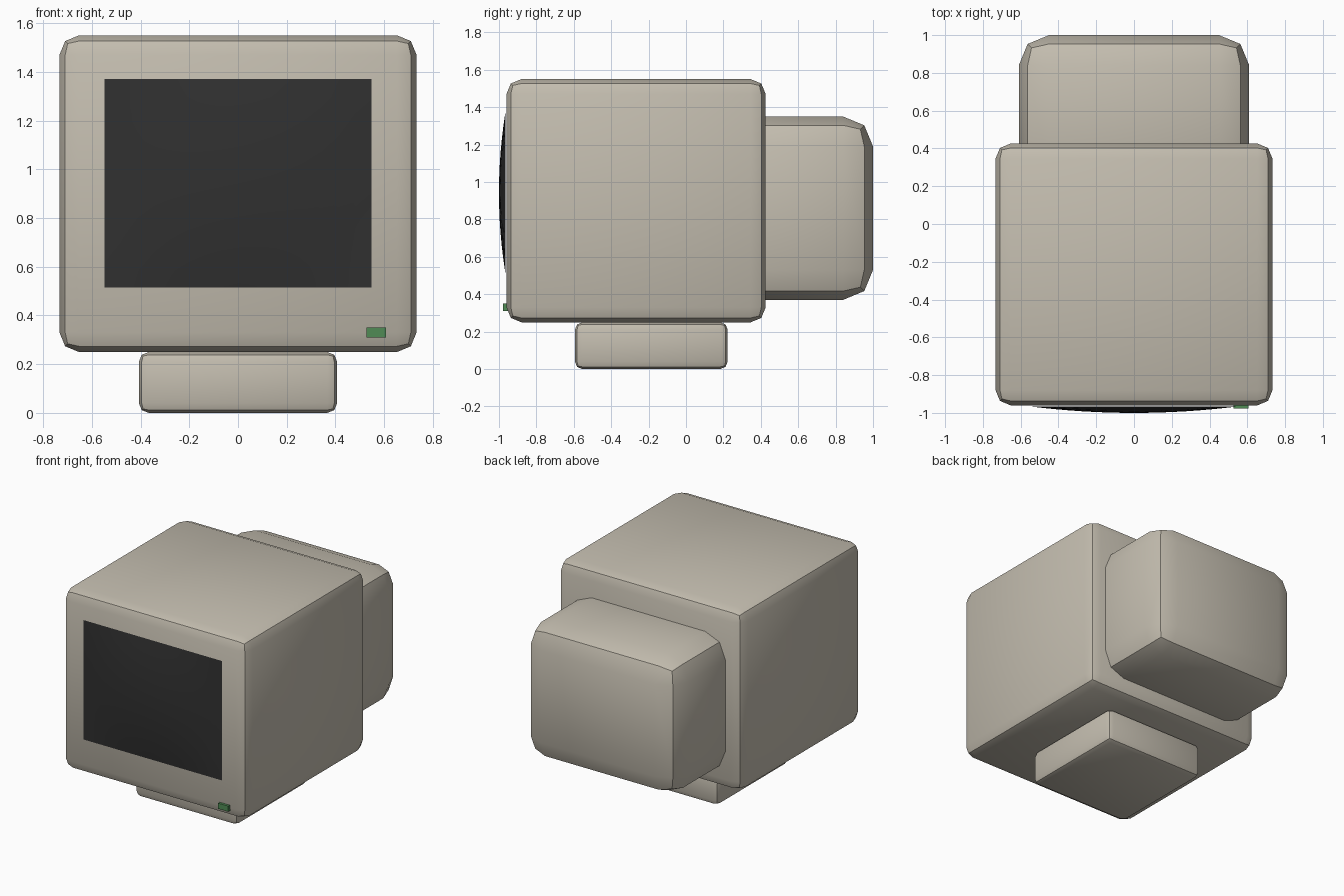
import bpy
import bmesh
from math import radians

if "Cube" in bpy.data.objects:
    bpy.data.objects.remove(bpy.data.objects["Cube"])


def material(name, rgb):
    mat = bpy.data.materials.new(name)
    mat.diffuse_color = (*rgb, 1)
    mat.use_nodes = True
    mat.node_tree.nodes["Principled BSDF"].inputs["Base Color"].default_value = mat.diffuse_color
    return mat


BEIGE = material("beige_plastic", (0.55, 0.51, 0.43))
DARK = material("dark_glass", (0.03, 0.03, 0.03))
GREEN = material("green_light", (0.08, 0.26, 0.09))


def finish(name, bm, mat):
    mesh = bpy.data.meshes.new(name)
    bm.to_mesh(mesh)
    bm.free()
    mesh.materials.append(mat)
    obj = bpy.data.objects.new(name, mesh)
    bpy.context.collection.objects.link(obj)
    bpy.ops.object.select_all(action='DESELECT')
    bpy.context.view_layer.objects.active = obj
    obj.select_set(True)
    bpy.ops.object.shade_smooth_by_angle(angle=radians(30))
    return obj


def box(name, x, y, z, mat, bevel=0):
    """Box from (min, max) ranges, with a two-step rounded edge."""
    bm = bmesh.new()
    bmesh.ops.create_cube(bm, size=1)
    for v in bm.verts:
        v.co = [(r[0] + r[1]) / 2 + c * (r[1] - r[0]) for c, r in zip(v.co, (x, y, z))]
    if bevel:
        bmesh.ops.bevel(bm, geom=bm.edges[:], offset=bevel, offset_type='OFFSET',
                        segments=2, profile=0.5, affect='EDGES')
    return finish(name, bm, mat)


# Casing, tube housing behind it, and foot
box("monitor_casing", (-0.733, 0.733), (-0.96, 0.426), (0.25, 1.55), BEIGE, 0.08)
box("tube_housing", (-0.61, 0.61), (0.1, 1.0), (0.37, 1.35), BEIGE, 0.16)
box("foot", (-0.407, 0.407), (-0.594, 0.223), (0, 0.25), BEIGE, 0.04)

# Power light
box("power_light", (0.527, 0.607), (-0.978, -0.952), (0.31, 0.35), GREEN)

# Screen: a sheet bulging forward, with straight edges
bm = bmesh.new()
bmesh.ops.create_grid(bm, x_segments=16, y_segments=12, size=1)
for v in bm.verts:
    u, w = v.co.x, v.co.y
    bulge = (1 - u * u) * (1 - w * w)
    v.co = (0.549 * u, -0.966 - 0.034 * bulge, 0.942 + 0.428 * w)
bm.normal_update()
finish("screen", bm, DARK)
